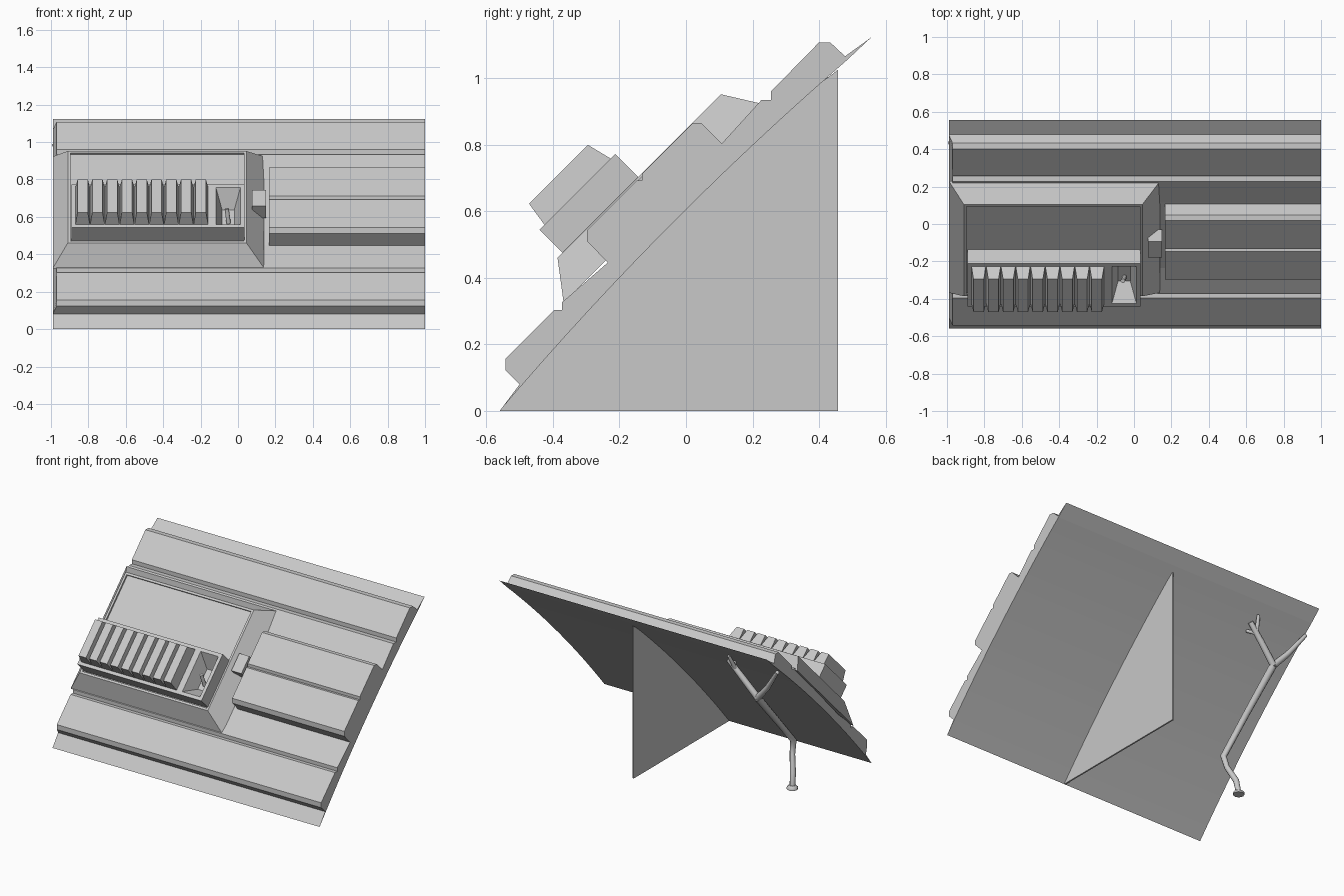
import bpy, bmesh
from math import sqrt
from mathutils import Vector

if "Cube" in bpy.data.objects:
    bpy.data.objects.remove(bpy.data.objects["Cube"])

GREY = (0.58, 0.58, 0.58, 1)
mat = bpy.data.materials.new("plain_grey")
mat.use_nodes = True
mat.diffuse_color = GREY
mat.node_tree.nodes["Principled BSDF"].inputs["Base Color"].default_value = GREY


def slope(x, u, n):
    """Panel coordinates (u up the slope, n out of it) to world space."""
    return Vector((x, (u - n) / sqrt(2), (u + n) / sqrt(2)))


def finish(name, bm):
    bmesh.ops.recalc_face_normals(bm, faces=bm.faces)
    mesh = bpy.data.meshes.new(name)
    bm.to_mesh(mesh)
    bm.free()
    mesh.materials.append(mat)
    obj = bpy.data.objects.new(name, mesh)
    bpy.context.collection.objects.link(obj)
    return obj


def extrude_profile(name, points, x0, x1, bevel=0):
    """Run a side profile along x; bevel pulls in the raised points of the right end."""
    bm = bmesh.new()
    ends = [[bm.verts.new((x, y, z)) for y, z in points] for x in (x0, x1)]
    for v in ends[0]:
        if v.co.z - v.co.y > 0.66:
            v.co.x += bevel
    for loop in ends:
        bm.faces.new(loop)
    for i in range(len(points)):
        j = (i + 1) % len(points)
        bm.faces.new((ends[0][i], ends[0][j], ends[1][j], ends[1][i]))
    return finish(name, bm)


def block(name, base, top, rim=0, sink=0, taper=1):
    """Frustum on the slope from (x0, x1, u0, u1, n) rectangles, with an optional sunk top."""
    bm = bmesh.new()
    rings = []
    for x0, x1, u0, u1, n in (base, top):
        corners = ((x0, u0), (x1, u0), (x1, u1), (x0, u1))
        rings.append([bm.verts.new(slope(x, u, n)) for x, u in corners])
    low, high = rings
    bm.faces.new(low)
    lid = bm.faces.new(high)
    for i in range(4):
        j = (i + 1) % 4
        bm.faces.new((low[i], low[j], high[j], high[i]))
    bmesh.ops.recalc_face_normals(bm, faces=bm.faces)
    if rim:
        bmesh.ops.inset_region(bm, faces=[lid], thickness=rim, use_even_offset=True)
        inner = bmesh.ops.extrude_face_region(bm, geom=[lid])
        verts = [g for g in inner["geom"] if isinstance(g, bmesh.types.BMVert)]
        if lid.is_valid:
            bm.faces.remove(lid)
        mid = sum((v.co for v in verts), Vector()) / len(verts)
        for v in verts:
            v.co = mid + (v.co - mid) * taper - slope(0, 0, sink)
    return finish(name, bm)


def tube(name, points, radii):
    curve = bpy.data.curves.new(name, "CURVE")
    curve.dimensions = "3D"
    curve.bevel_depth = 1
    curve.bevel_resolution = 2
    curve.use_fill_caps = True
    spline = curve.splines.new("POLY")
    spline.points.add(len(points) - 1)
    for p, co, r in zip(spline.points, points, radii):
        p.co = (*co, 1)
        p.radius = r
    temp = bpy.data.objects.new(name + "_path", curve)
    bpy.context.collection.objects.link(temp)
    graph = bpy.context.evaluated_depsgraph_get()
    mesh = bpy.data.meshes.new_from_object(temp.evaluated_get(graph))
    bpy.data.objects.remove(temp)
    mesh.materials.clear()
    mesh.materials.append(mat)
    mesh.shade_smooth()
    obj = bpy.data.objects.new(name, mesh)
    bpy.context.collection.objects.link(obj)


# Gently bowed rear surface, shared by the panel and its fin
back = []
for i in range(1, 16):
    t = i / 8 - 1
    p = slope(0, 0.396 + 0.791 * t, 0.396 + 0.032 * (1 - t * t))
    back.append((p.y, p.z))

# Ribbed main panel
front = [(-.56, 0), (-.50, .08), (-.543, .123), (-.543, .156), (-.396, .303),
         (-.372, .303), (-.372, .327), (-.235, .446), (.115, .812), (.226, .934),
         (.256, .934), (.256, .961), (.40, 1.108), (.433, 1.108), (.478, 1.066),
         (.557, 1.123)]
extrude_profile("panel", front + back[::-1], -.99, 1, .02)

# Raised ribs on the left half
ribs = [(-.235, .446), (-.297, .51), (-.297, .543), (-.147, .693), (-.132, .693),
        (-.132, .713), (.02, .865), (.047, .865), (.115, .796)]
extrude_profile("raised_ribs", ribs, .14, 1, .025)

# Upright triangular fin behind the panel
fin = [(-.56, 0)] + [p for p in back if p[0] < .44] + [(.456, 1.025), (.456, 0)]
extrude_profile("support_fin", fin, .07, .08)

# Bevelled frame with a shallow sunk screen
block("frame", (-.99, .14, -.03, .815, .49), (-.91, .045, .053, .747, .599), .014, .012)
block("side_clip", (.075, .15, .34, .46, .5), (.075, .15, .34, .46, .592))

# Vent housing, its fins and the funnel cell
block("vent_housing", (-.89, -.14, .074, .396, .58), (-.89, -.14, .074, .396, .696))
FINS, PITCH = 9, .079
for i in range(FINS):
    x = -.87 + i * PITCH
    block(f"vent_fin_{i + 1}", (x, x + PITCH, .094, .378, .69),
          (x + .012, x + PITCH - .012, .107, .357, .774))
block("funnel_cell", (-.14, .035, .074, .396, .58), (-.14, .035, .074, .396, .696),
      .022, .098, .5)
tube("funnel_lever", [slope(-.05, .2, .6), slope(-.06, .24, .67)], [.012, .012])

# Jointed leg with a forked top and a round foot
fork = (-.79, .365, .74)
tube("leg", [(-.807, .02, .01), (-.80, .005, .1), (-.765, -.04, .2), (-.756, -.062, .283),
             (-.77, .13, .49), fork], [.017, .019, .017, .021, .021, .024])
tube("inner_branch", [fork, (-.68, .38, .86), (-.59, .39, .955)], [.022, .02, .017])
tube("outer_branch", [fork, (-.88, .39, .84), (-.985, .435, .99)], [.022, .018, .012])
for name, end in (("upper", (-.62, .43, 1.0)), ("lower", (-.6, .34, .92))):
    tube(name + "_toe", [(-.64, .385, .90), end], [.014, .01])
tube("foot", [(-.807, .02, 0), (-.807, .02, .012), (-.807, .02, .025)], [.036, .036, .02])
